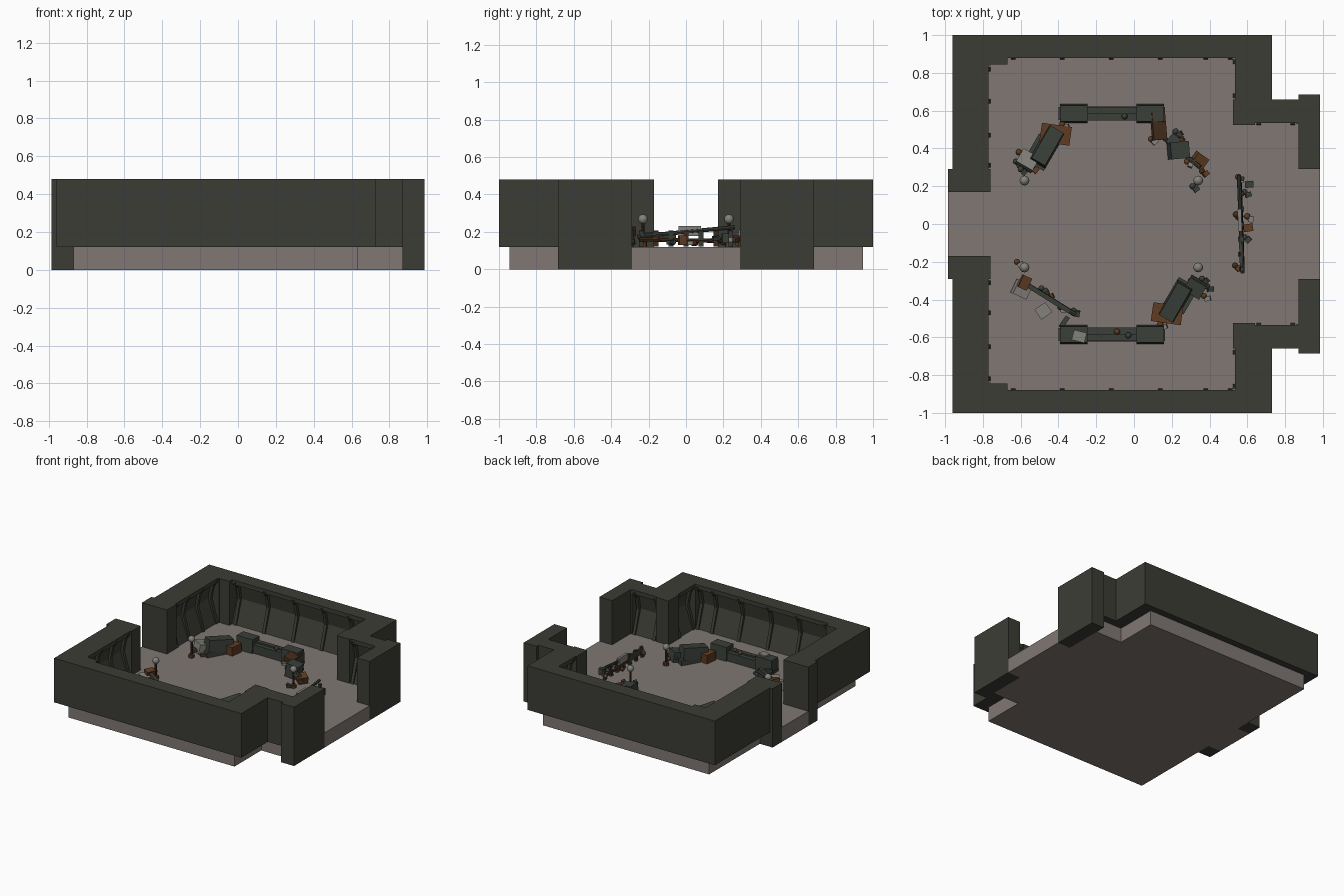
import bpy, bmesh, math, random
from mathutils import Vector, Matrix

cube = bpy.data.objects.get("Cube")
if cube:
    bpy.data.objects.remove(cube, do_unlink=True)
random.seed(4)


def material(name, rgb):
    m = bpy.data.materials.new(name)
    m.use_nodes = True
    m.diffuse_color = (*rgb, 1)
    m.node_tree.nodes["Principled BSDF"].inputs["Base Color"].default_value = (*rgb, 1)
    return m


WALL = material("dark olive wall", (0.045, 0.046, 0.036))
FLOOR = material("warm grey floor", (0.215, 0.186, 0.174))
CONSOLE = material("console grey", (0.042, 0.050, 0.040))
RUST = material("rust brown", (0.115, 0.046, 0.016))
BROWN = material("dark brown", (0.060, 0.027, 0.012))
STEEL = material("light grey metal", (0.23, 0.22, 0.20))
BASE, TOP = 0.12, 0.48


def finish(bm, name, mat, smooth=False):
    bmesh.ops.recalc_face_normals(bm, faces=bm.faces)
    me = bpy.data.meshes.new(name)
    bm.to_mesh(me)
    bm.free()
    me.materials.append(mat)
    for p in me.polygons:
        p.use_smooth = smooth
    ob = bpy.data.objects.new(name, me)
    bpy.context.collection.objects.link(ob)
    return ob


def box(name, x, y, z, mat):
    """Axis-aligned box from three (low, high) ranges."""
    bm = bmesh.new()
    bmesh.ops.create_cube(bm, size=1)
    for v in bm.verts:
        v.co = [r[0] + (c + 0.5) * (r[1] - r[0]) for c, r in zip(v.co, (x, y, z))]
    return finish(bm, name, mat)


def block(name, x, y, z, size, mat, turn=0, tilt=0, taper=1):
    """Turned and tilted box with its centre at x, y, z."""
    bm = bmesh.new()
    bmesh.ops.create_cube(bm, size=1)
    for v in bm.verts:
        v.co = [c * s for c, s in zip(v.co, size)]
        if v.co.z > 0:
            v.co.y *= taper
    m = Matrix.Rotation(math.radians(turn), 4, 'Z') @ Matrix.Rotation(math.radians(tilt), 4, 'Y')
    bmesh.ops.transform(bm, matrix=Matrix.Translation((x, y, z)) @ m, verts=bm.verts)
    return finish(bm, name, mat)


def ball(name, x, y, z, r, mat):
    bm = bmesh.new()
    bmesh.ops.create_uvsphere(bm, u_segments=12, v_segments=8, radius=r,
                              matrix=Matrix.Translation((x, y, z)))
    return finish(bm, name, mat, True)


def rod(name, a, b, r, mat, sides=8):
    a, b = Vector(a), Vector(b)
    d = b - a
    m = Matrix.Translation((a + b) / 2) @ d.to_track_quat('Z', 'Y').to_matrix().to_4x4()
    bm = bmesh.new()
    bmesh.ops.create_cone(bm, cap_ends=True, segments=sides, radius1=r, radius2=r,
                          depth=d.length, matrix=m)
    return finish(bm, name, mat)


def profile(name, axis, lo, hi, pts, side):
    """Extrude a (distance, height) outline along x or y."""
    bm = bmesh.new()
    place = lambda t, d, z: (t, d * side, z) if axis == 'x' else (d, t * side, z)
    face = bm.faces.new([bm.verts.new(place(lo, d, z)) for d, z in pts])
    ext = bmesh.ops.extrude_face_region(bm, geom=[face])["geom"]
    step = Vector(place(hi - lo, 0, 0))
    bmesh.ops.translate(bm, vec=step, verts=[v for v in ext if isinstance(v, bmesh.types.BMVert)])
    return finish(bm, name, WALL)


def panel_wall(name, axis, lo, hi, inner, outer, ribs, side):
    """Wall whose inner face bows outward below a top ledge, with bent ribs."""
    s = 1 if outer > inner else -1
    bow = [(0, TOP), (0, 0.445), (0.045, 0.42), (0.065, 0.31), (0.0, BASE)]
    shell = [(outer, BASE), (outer, TOP)] + [(inner + s * d, z) for d, z in bow]
    profile(name, axis, lo, hi, shell, side)
    rib = [(0.08, BASE), (0.08, 0.46), (-0.005, 0.46), (0.025, 0.41), (0.045, 0.31), (-0.01, BASE)]
    for t in ribs:
        profile(name + "_rib", axis, t - 0.012, t + 0.012,
                [(inner + s * d, z) for d, z in rib], side)


# Floor slab with the two doorway tongues
outline = [(-0.87, 0.945), (0.63, 0.945), (0.63, 0.60), (0.87, 0.60), (0.87, 0.29), (0.985, 0.29)]
west = [(-0.985, 0.17), (-0.87, 0.17)]
half = west + outline
bm = bmesh.new()
loop = half + [(x, -y) for x, y in reversed(half)]
slab = bm.faces.new([bm.verts.new((x, y, 0)) for x, y in loop])
ext = bmesh.ops.extrude_face_region(bm, geom=[slab])["geom"]
bmesh.ops.translate(bm, vec=(0, 0, BASE), verts=[v for v in ext if isinstance(v, bmesh.types.BMVert)])
finish(bm, "floor", FLOOR)


# Walls, built once for each side of the room
H = (BASE, TOP)
for s, tag in ((1, "back"), (-1, "front")):
    def part(name, x, y, z=H):
        return box(f"{tag}_{name}", x, sorted((y[0] * s, y[1] * s)), z, WALL)
    panel_wall(tag + "_long_wall", 'x', -0.67, 0.53, 0.88, 1.0, (-0.64, -0.38, -0.12, 0.14, 0.38, 0.51), s)
    part("corner", (-0.96, -0.67), (0.88, 1.0))
    part("corner_post", (-0.96, -0.76), (0.84, 0.88))
    part("corner_pillar", (-0.77, -0.67), (0.845, 0.88))
    panel_wall(tag + "_right_wall", 'y', 0.29, 0.84, -0.77, -0.96, (0.31, 0.47, 0.65, 0.82), s)
    part("right_door_jamb", (-0.985, -0.76), (0.17, 0.29))
    part("right_jamb_foot", (-0.985, -0.87), (0.17, 0.29), (0, BASE))
    part("left_corner", (0.53, 0.73), (0.88, 1.0))
    panel_wall(tag + "_left_wall", 'y', 0.66, 0.88, 0.535, 0.73, (0.68, 0.86), s)
    part("left_pillar", (0.525, 0.64), (0.525, 0.66))
    panel_wall(tag + "_passage_wall", 'x', 0.64, 0.86, 0.535, 0.66, (0.66, 0.84), s)
    part("passage_end", (0.86, 0.87), (0.53, 0.66))
    part("left_door_jamb", (0.87, 0.985), (0.29, 0.685), (0, TOP))

    # Console bench between two cabinets
    y = 0.585 * s
    for x in (-0.32, 0.085):
        block(tag + "_cabinet", x, y, 0.175, (0.145, 0.10, 0.11), CONSOLE, taper=0.85)
        block(tag + "_cabinet_foot", x, y, 0.13, (0.16, 0.07, 0.02), CONSOLE)
    block(tag + "_bench", -0.12, y, 0.155, (0.27, 0.075, 0.07), CONSOLE)
    block(tag + "_bench_back", -0.12, y + 0.015 * s, 0.195, (0.27, 0.035, 0.015), CONSOLE)
    # Lamp posts
    for x in (-0.58, 0.34):
        rod(tag + "_lamp_post", (x, 0.23 * s, BASE), (x, 0.23 * s, 0.26), 0.009, BROWN)
        rod(tag + "_lamp_collar", (x, 0.23 * s, BASE), (x, 0.23 * s, 0.145), 0.022, RUST)
        ball(tag + "_lamp", x, 0.23 * s, 0.268, 0.026, STEEL)


def junk(name, places, z=(0.13, 0.18)):
    """Small loose balls and boxes around the wreckage."""
    for i, (x, y) in enumerate(places):
        h = random.uniform(*z)
        ball(name + "_knob", x, y, h, 0.016, (RUST, CONSOLE, BROWN)[i % 3])
        block(name + "_scrap", x + 0.02, y - 0.015, h, (0.032, 0.026, 0.02),
              (STEEL, CONSOLE, RUST)[i % 3], random.randint(0, 90), random.randint(-30, 30))


# Two matching toppled desks, turned half round about the room centre
for k, turn, tag in ((1, 0, "back_desk"), (-1, 180, "front_desk")):
    def at(x, y):
        return -0.12 + k * (x + 0.12), k * y
    block(tag, *at(-0.46, 0.41), 0.195, (0.20, 0.10, 0.09), CONSOLE, 60 + turn, 8, 0.8)
    block(tag + "_base", *at(-0.49, 0.38), 0.14, (0.16, 0.12, 0.04), CONSOLE, 60 + turn)
    block(tag + "_crate", *at(-0.415, 0.475), 0.155, (0.16, 0.10, 0.07), RUST, -8 + turn)
    block(tag + "_side_box", *at(-0.565, 0.335), 0.165, (0.08, 0.10, 0.08),
          STEEL if k > 0 else CONSOLE, 60 + turn, 12)
    junk(tag, [at(-0.61, 0.38), at(-0.625, 0.33), at(-0.54, 0.30), at(-0.38, 0.53), at(-0.60, 0.29)])

# Broken console at the back left
block("tall_locker", 0.13, 0.52, 0.205, (0.075, 0.15, 0.03), BROWN, 5, 20)
block("locker_base", 0.13, 0.515, 0.16, (0.06, 0.12, 0.08), RUST, 5)
block("broken_cabinet", 0.235, 0.39, 0.175, (0.10, 0.09, 0.11), CONSOLE, 5, 10)
block("cabinet_lid", 0.21, 0.44, 0.17, (0.06, 0.06, 0.08), CONSOLE, 50)
block("tipped_crate", 0.345, 0.335, 0.155, (0.07, 0.07, 0.06), RUST, -35, 15)
rod("fallen_pipe", (0.14, 0.47, 0.15), (0.35, 0.30, 0.19), 0.012, CONSOLE)
junk("broken_console", [(0.09, 0.45), (0.22, 0.49), (0.23, 0.46), (0.28, 0.33), (0.31, 0.20), (0.36, 0.28)])

# Fallen rail at the front right
rod("fallen_rail", (-0.60, -0.30, 0.20), (-0.31, -0.48, 0.15), 0.013, CONSOLE)
block("rail_panel", -0.45, -0.395, 0.165, (0.26, 0.025, 0.07), CONSOLE, -32, 5)
block("rail_box", -0.595, -0.345, 0.16, (0.08, 0.08, 0.07), STEEL, -25, 12)
block("rail_crate", -0.58, -0.31, 0.20, (0.05, 0.07, 0.05), RUST, -25, 10)
block("loose_box", -0.48, -0.46, 0.14, (0.07, 0.065, 0.04), STEEL, 35)
block("loose_plate", -0.29, -0.595, 0.237, (0.07, 0.055, 0.012), STEEL, -15)
block("loose_strut", -0.37, -0.52, 0.15, (0.07, 0.025, 0.03), CONSOLE, 55)
junk("fallen_rail", [(-0.62, -0.20), (-0.49, -0.34), (-0.46, -0.37), (-0.39, -0.44), (-0.32, -0.46)])

# Barrier across the left passage
rod("barrier_top_rail", (0.555, 0.26, 0.225), (0.575, -0.26, 0.175), 0.011, CONSOLE)
rod("barrier_low_rail", (0.56, 0.25, 0.15), (0.575, -0.25, 0.16), 0.011, BROWN)
for i in range(7):
    y = -0.24 + i * 0.08
    block("barrier_post", 0.567, y, 0.165, (0.018, 0.025, 0.085), (CONSOLE, BROWN)[i % 2], 0, 8)
block("barrier_panel", 0.565, -0.14, 0.175, (0.015, 0.17, 0.05), CONSOLE, 2)
block("barrier_screen", 0.56, 0.02, 0.205, (0.02, 0.12, 0.055), STEEL, 2)
block("barrier_crate", 0.605, -0.02, 0.155, (0.05, 0.04, 0.05), RUST, 10)
block("barrier_box", 0.61, 0.21, 0.165, (0.045, 0.035, 0.05), CONSOLE, 5)
junk("barrier", [(0.55, 0.25), (0.585, 0.17), (0.54, 0.05), (0.60, 0.04), (0.585, -0.07), (0.535, -0.22)])
# Loose knobs on the benches
for x, y in ((-0.09, -0.57), (-0.03, -0.59), (-0.05, 0.57)):
    ball("bench_knob", x, y, 0.205, 0.016, RUST if y < 0 and x < -0.05 else CONSOLE)
